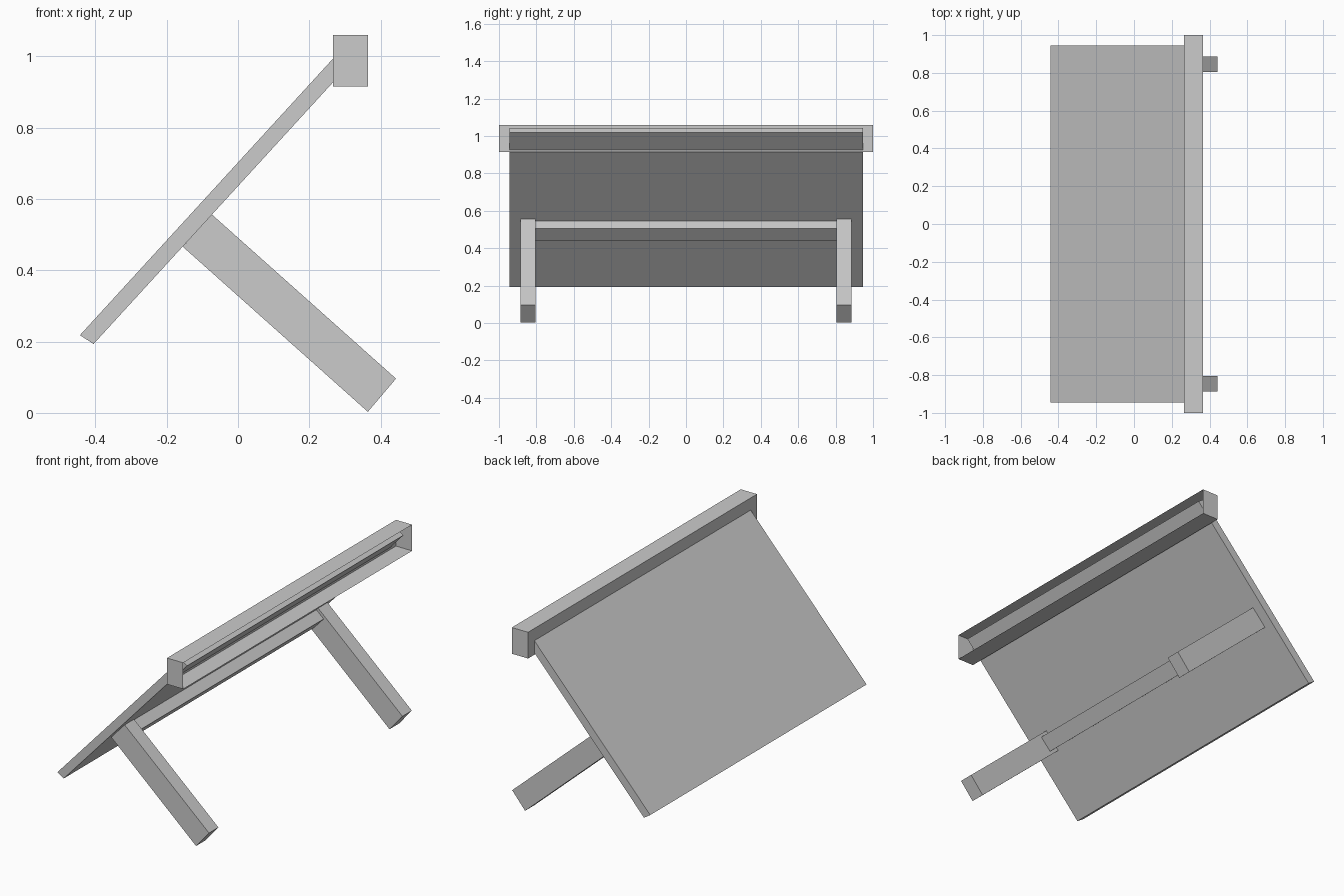
import bpy
import bmesh
from mathutils import Vector

cube = bpy.data.objects.get("Cube")
if cube:
    bpy.data.objects.remove(cube, do_unlink=True)

grey = bpy.data.materials.new("light grey")
grey.use_nodes = True
colour = (0.6, 0.6, 0.6, 1)
grey.diffuse_color = colour
grey.node_tree.nodes["Principled BSDF"].inputs["Base Color"].default_value = colour


def prism(name, profile, y0, y1, open_side=None):
    """Extrude an (x, z) profile along y; open_side drops faces with that normal."""
    bm = bmesh.new()
    base = bm.faces.new([bm.verts.new((x, y0, z)) for x, z in profile])
    moved = bmesh.ops.extrude_face_region(bm, geom=[base], use_keep_orig=True)["geom"]
    top = [v for v in moved if isinstance(v, bmesh.types.BMVert)]
    bmesh.ops.translate(bm, verts=top, vec=(0, y1 - y0, 0))
    bmesh.ops.recalc_face_normals(bm, faces=bm.faces)
    if open_side:
        bm.normal_update()
        side = Vector(open_side)
        gone = [f for f in bm.faces if f.normal.dot(side) > 0.9]
        bmesh.ops.delete(bm, geom=gone, context="FACES")
    mesh = bpy.data.meshes.new(name)
    bm.to_mesh(mesh)
    bm.free()
    mesh.materials.append(grey)
    obj = bpy.data.objects.new(name, mesh)
    bpy.context.collection.objects.link(obj)
    return obj


# Sloping board, its upper edge reaching into the hollow top rail
prism("sloping_panel",
      [(-0.443, 0.218), (-0.405, 0.193), (0.35, 1.018), (0.312, 1.043)],
      -0.945, 0.945)

# Thin-walled top rail, open along its +x side
prism("top_rail",
      [(0.266, 0.915), (0.365, 0.915), (0.365, 1.06), (0.266, 1.06)],
      -1, 1, open_side=(1, 0, 0))

# Pair of slanted legs
leg = [(-0.155, 0.466), (0.364, 0.003), (0.443, 0.096), (-0.073, 0.556)]
for name, y in (("right_leg", -0.845), ("left_leg", 0.845)):
    prism(name, leg, y - 0.041, y + 0.041)

# Crossbar between the legs, lying against the panel
prism("crossbar",
      [(-0.144, 0.48), (-0.099, 0.44), (-0.039, 0.505), (-0.084, 0.545)],
      -0.805, 0.805)
